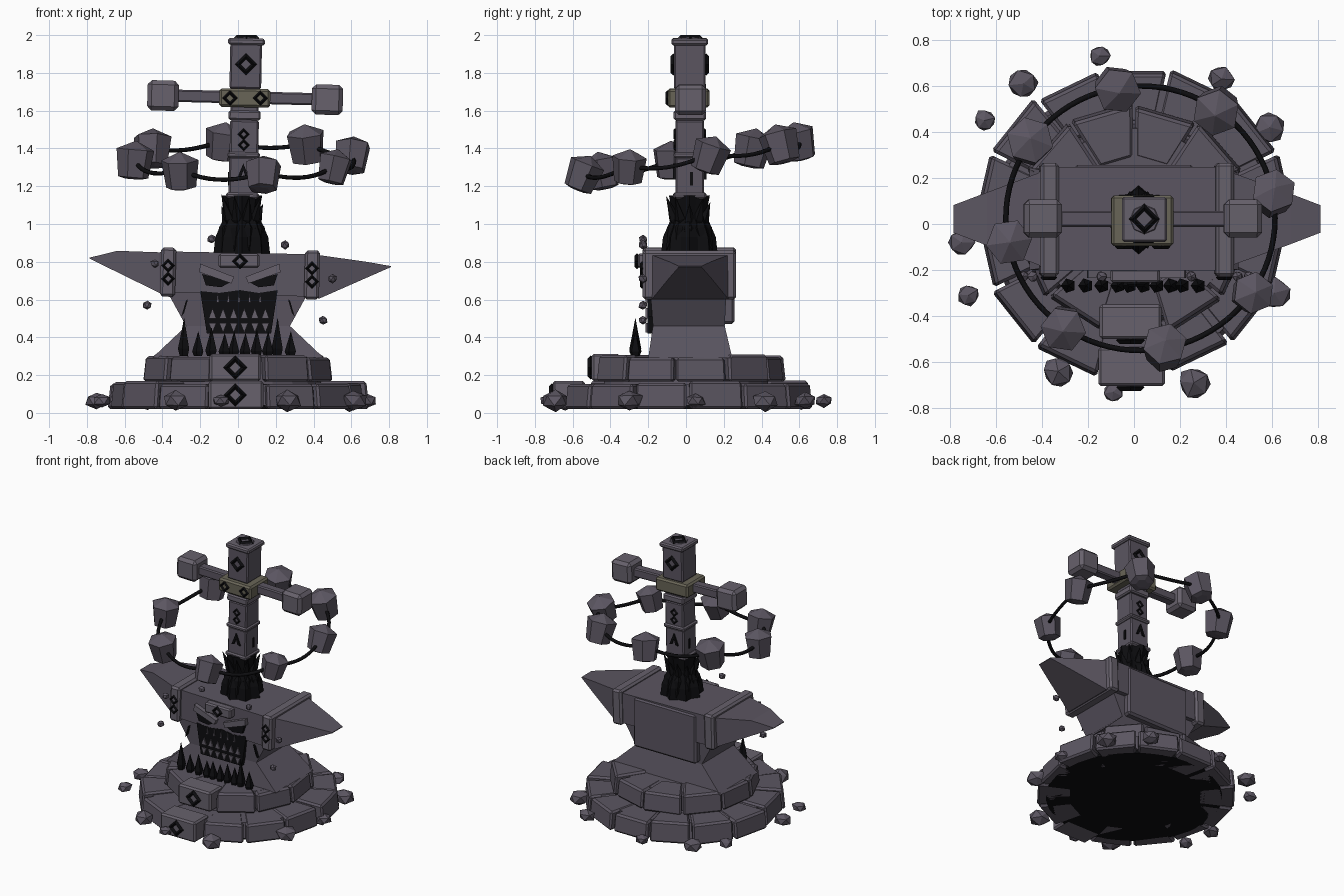
import bpy, bmesh, math, random
from mathutils import Vector, Matrix, Euler

if "Cube" in bpy.data.objects:
    bpy.data.objects.remove(bpy.data.objects["Cube"])

random.seed(4)
R = random.uniform


def material(name, rgb):
    m = bpy.data.materials.new(name)
    m.diffuse_color = (*rgb, 1)
    m.use_nodes = True
    m.node_tree.nodes["Principled BSDF"].inputs["Base Color"].default_value = m.diffuse_color
    return m


STONE = material("stone", (0.105, 0.092, 0.12))
LIGHT = material("light_stone", (0.135, 0.12, 0.15))
BLACK = material("black", (0.004, 0.004, 0.005))
BRASS = material("brass", (0.14, 0.13, 0.095))


def finish(name, bm, mat, bevel=0.0):
    bmesh.ops.recalc_face_normals(bm, faces=bm.faces)
    me = bpy.data.meshes.new(name)
    bm.to_mesh(me)
    bm.free()
    me.materials.append(mat)
    ob = bpy.data.objects.new(name, me)
    bpy.context.collection.objects.link(ob)
    if bevel:
        b = ob.modifiers.new("bevel", 'BEVEL')
        b.width, b.segments = bevel, 1
    return ob


def loft(name, rings, mat, bevel=0.0, matrix=None):
    """Bridge equal-sized point rings and cap both ends."""
    bm = bmesh.new()
    vs = [[bm.verts.new(p) for p in ring] for ring in rings]
    n = len(rings[0])
    for a, b in zip(vs, vs[1:]):
        for i in range(n):
            bm.faces.new((a[i], a[(i + 1) % n], b[(i + 1) % n], b[i]))
    bm.faces.new(vs[0])
    bm.faces.new(vs[-1])
    if matrix:
        bm.transform(matrix)
    return finish(name, bm, mat, bevel)


def ngon(n, r, z, r2=None):
    return [((r2 if r2 and i % 2 else r) * math.cos(math.tau * i / n),
             (r2 if r2 and i % 2 else r) * math.sin(math.tau * i / n), z) for i in range(n)]


def box(name, c, s, mat=STONE, bevel=0.012, rot=(0, 0, 0)):
    bm = bmesh.new()
    bmesh.ops.create_cube(bm, size=1)
    bm.transform(Matrix.LocRotScale(Vector(c), Euler(rot), Vector(s)))
    return finish(name, bm, mat, bevel)


def prism(name, pts, y0, y1, mat):
    """Front-view outline (x, z) extruded along y."""
    return loft(name, [[(x, y, z) for x, z in pts] for y in (y0, y1)], mat)


def diamond(name, c, s, flat=False):
    """Square-outline rune: a four-segment ring."""
    bpy.ops.mesh.primitive_torus_add(major_segments=4, minor_segments=4, location=c,
                                     major_radius=s * 0.75, minor_radius=s * 0.27,
                                     rotation=(0 if flat else math.pi / 2, 0, 0))
    ob = bpy.context.object
    ob.name = name
    ob.data.materials.append(BLACK)


def spike(name, base, r, h, direction=(0, 0, 1)):
    q = Vector(direction).to_track_quat('Z', 'Y')
    loft(name, [ngon(5, r * 0.7, 0), ngon(5, r, h * 0.2), ngon(5, r * 0.5, h * 0.6), ngon(5, 0.001, h)],
         BLACK, matrix=Matrix.LocRotScale(Vector(base), q, None))


def pebble(name, c, r, squash=0.8):
    bm = bmesh.new()
    bmesh.ops.create_icosphere(bm, subdivisions=1, radius=r)
    for v in bm.verts:
        v.co *= R(0.88, 1.1)
    bm.transform(Matrix.LocRotScale(Vector(c), Euler((0, 0, R(0, 6))), Vector((1, 1, squash))))
    finish(name, bm, STONE)


# stepped round base: black underside, fill discs, two rings of wedge bricks
loft("base_underside", [ngon(32, 0.6, 0.02), ngon(32, 0.6, 0.04)], BLACK)
loft("lower_fill", [ngon(28, 0.62, 0.04), ngon(28, 0.6, 0.15)], STONE)
loft("upper_fill", [ngon(22, 0.44, 0.15), ngon(22, 0.42, 0.295)], STONE)
for tag, n, ri, ro, z0, z1 in (("lower", 14, 0.44, 0.68, 0.02, 0.165), ("upper", 11, 0.28, 0.505, 0.165, 0.305)):
    for i in range(1, n):
        a = -math.pi / 2 + math.tau * i / n
        h = math.pi / n - 0.012
        o, t = ro + R(-0.015, 0.02), z1 + R(-0.015, 0.008)
        rings = [[(r * math.cos(a + s * h), r * math.sin(a + s * h) + 0.01, z)
                  for r, s in ((ri, -1), (o - d, -1), (o - d, 1), (ri, 1))] for z, d in ((z0, 0), (t, 0.015))]
        loft(f"{tag}_brick_{i}", rings, STONE, 0.013)
box("lower_plaque", (-0.01, -0.62, 0.095), (0.29, 0.17, 0.15), LIGHT)
box("upper_plaque", (-0.015, -0.425, 0.24), (0.27, 0.15, 0.145), LIGHT)
diamond("lower_plaque_rune", (-0.015, -0.71, 0.095), 0.06)
diamond("upper_plaque_rune", (-0.015, -0.505, 0.24), 0.062)

# loose rocks around the base
for i, (x, y, r) in enumerate(((-.15, .73, .05), (-.48, .61, .07), (.38, .63, .06), (.59, .42, .075), (-.65, .45, .052),
                               (-.75, -.08, .062), (-.72, -.31, .052), (-.33, -.64, .07), (-.09, -.73, .045),
                               (.26, -.69, .075), (.61, -.3, .075), (.68, .05, .055))):
    pebble(f"base_rock_{i}", (x, y, 0.065), r, 0.75)

# anvil: flared foot and waist, then a horned top swept along x
loft("anvil_waist", [[(-x, y0, z), (x, y0, z), (x, y1, z), (-x, y1, z)] for z, x, y0, y1 in (
    (0.29, 0.455, -0.2, 0.245), (0.46, 0.275, -0.175, 0.205), (0.66, 0.385, -0.19, 0.215))], STONE)
loft("anvil_top", [[(x, 0.022 - w, a), (x, 0.022 + w, a), (x, 0.022 + w, b), (x, 0.022 - w, b)] for x, w, a, b in (
    (-0.785, 0.06, 0.817, 0.822), (-0.64, 0.115, 0.745, 0.858), (-0.415, 0.2, 0.635, 0.85), (-0.39, 0.225, 0.64, 0.855),
    (0.39, 0.225, 0.615, 0.84), (0.43, 0.2, 0.605, 0.835), (0.68, 0.11, 0.715, 0.8), (0.81, 0.06, 0.772, 0.777))], STONE)
for x, z in ((-0.37, 0.745), (0.392, 0.73)):
    box("anvil_strap", (x, 0.018, z), (0.08, 0.495, 0.26), LIGHT, 0.014, (0, 0.03, 0))
    for dz in (0.035, -0.035):
        diamond("strap_rune", (x, -0.233, z + dz), 0.036)
box("back_plate", (0, 0.225, 0.655), (0.52, 0.065, 0.37), STONE, 0.015)

# face: brow plate, brows, eyes, fanged mouth, cracks
box("forehead_plate", (0.005, -0.225, 0.805), (0.215, 0.06, 0.075), LIGHT, 0.01)
diamond("forehead_rune", (0.01, -0.26, 0.803), 0.042)
for s in (-1, 1):
    prism("eye", [(0.01 + s * x, z) for x, z in ((0.045, 0.695), (0.2, 0.735), (0.18, 0.675), (0.1, 0.665))],
          -0.225, -0.19, BLACK)
    prism("brow", [(0.01 + s * x, z) for x, z in ((0.03, 0.72), (0.21, 0.79), (0.215, 0.745), (0.045, 0.685))],
          -0.235, -0.19, LIGHT)
    prism("crack", [(s * x, z) for x, z in ((0.265, 0.6), (0.275, 0.595), (0.3, 0.51), (0.285, 0.53))], -0.2, -0.16, BLACK)
prism("mouth", [(-0.2, 0.645), (-0.1, 0.635), (0.01, 0.65), (0.11, 0.635), (0.21, 0.65), (0.175, 0.42), (-0.165, 0.42)],
      -0.205, -0.15, BLACK)
for zb, zt, k in ((0.5, 0.555, 6), (0.475, 0.425, 6), (0.585, 0.642, 5)):
    for i in range(k):
        x = 0.005 + (i - (k - 1) / 2) * 0.056
        w = 0.02 if zb < 0.58 else 0.007
        prism("tooth", [(x - w, zb), (x + w, zb), (x, zt)], -0.215, -0.2, LIGHT)

# black flame row in front of the anvil foot
for i, (x, h) in enumerate(zip((-.285, -.21, -.14, -.07, -.02, .04, .1, .16, .21, .28),
                               (.2, .13, .15, .12, .13, .12, .14, .13, .2, .13))):
    spike(f"flame_{i}", (x, -0.268, 0.3), 0.033, h)

# small floating debris near the front
for i, (x, z) in enumerate(((.25, .89), (-.14, .92), (-.44, .79), (.5, .71), (-.48, .57), (.45, .49))):
    pebble(f"debris_{i}", (x, -0.228, z), 0.025, 1)

# ragged black wrap at the pillar foot
AXIS = Matrix.Translation((0.02, 0.018, 0))
loft("wrap", [ngon(16, a, z, b) for z, a, b in ((0.84, 0.15, 0.12), (0.93, 0.14, 0.115), (1.05, 0.088, 0.08),
                                                (1.15, 0.108, 0.095))], BLACK, matrix=AXIS)
for i in range(10):
    a = math.tau * i / 10
    c, s = math.cos(a), math.sin(a)
    spike("wrap_thorn", (0.02 + 0.07 * c, 0.018 + 0.07 * s, 1.0), 0.03, R(0.1, 0.17), (c * 0.4, s * 0.4, 1))
    spike("wrap_skirt", (0.02 + 0.08 * c, 0.018 + 0.08 * s, 1.0), 0.035, 0.15, (c * 0.35, s * 0.35, -1))

# stacked pillar, brass band and cap
for name, x, z, w, h, m in (("pillar_foot", .023, 1.15, .175, .03, LIGHT), ("pillar_lower", .028, 1.255, .152, .2, STONE),
                            ("pillar_joint", .03, 1.365, .172, .03, LIGHT), ("pillar_mid", .033, 1.46, .152, .18, STONE),
                            ("pillar_collar", .035, 1.575, .17, .05, LIGHT), ("pillar_neck", .035, 1.65, .15, .15, STONE),
                            ("pillar_head", .041, 1.84, .168, .25, STONE), ("pillar_cap", .045, 1.965, .195, .035, LIGHT)):
    box(name, (x, 0.02, z), (w, w, h), m, 0.009, (0, 0.02, 0))
box("brass_band", (0.036, 0.014, 1.667), (0.27, 0.22, 0.098), BRASS, 0.012, (0, 0.02, 0))
loft("cap_disc", [ngon(8, 0.07, 1.975), ngon(8, 0.06, 1.987)], STONE, matrix=Matrix.Translation((0.045, 0.02, 0)))
diamond("cap_rune", (0.045, 0.022, 1.984), 0.066, True)
for x in (-0.043, 0.118):
    diamond("band_rune", (x, -0.098, 1.667), 0.04)
for s in (-1, 1):
    diamond("head_rune", (0.042, 0.02 + s * 0.087, 1.845), 0.057)
    for z in (1.475, 1.418):
        diamond("mid_rune", (0.03, 0.02 + s * 0.078, z), 0.031)
    prism("chevron_rune", [(0.028 + x, z) for x, z in ((-0.035, 1.235), (0, 1.32), (0.035, 1.235), (0.015, 1.24),
                                                       (0, 1.285), (-0.015, 1.24))],
          0.02 + s * 0.07, 0.02 + s * 0.088, BLACK)
    box("side_crack", (0.028 + s * 0.076, 0.03, 1.24), (0.012, 0.015, 0.07), BLACK, 0)

# crossbar with block ends
box("crossbar", (0.036, 0.022, 1.67), (0.76, 0.07, 0.065), STONE, 0.008, (0, 0.025, 0))
for x, z in ((-0.397, 1.68), (0.473, 1.658)):
    box("crossbar_block", (x, 0.024, z), (0.165, 0.165, 0.16), LIGHT, 0.022, (0, 0.03, 0))

# tilted, sagging ring carrying eight floating stones
def ring_point(t, sag=0.035):
    y = 0.025 + 0.575 * math.sin(t)
    return (0.028 + 0.585 * math.cos(t), y, 1.35 + 0.15 * y - sag * abs(math.sin(4 * (t - 0.18))))


cu = bpy.data.curves.new("hanging_ring", 'CURVE')
cu.dimensions, cu.bevel_depth, cu.bevel_resolution = '3D', 0.012, 1
sp = cu.splines.new('POLY')
sp.points.add(79)
for i, p in enumerate(sp.points):
    p.co = (*ring_point(math.tau * i / 80), 1)
sp.use_cyclic_u = True
cu.materials.append(BLACK)
bpy.context.collection.objects.link(bpy.data.objects.new("hanging_ring", cu))
for i in range(8):
    t = 0.18 + math.tau * i / 8
    m = Matrix.LocRotScale(Vector(ring_point(t)), Euler((R(-.3, .3), R(-.3, .3), R(0, 6))), Vector((1, 1, 1)) * R(0.92, 1.05))
    loft(f"ring_stone_{i}", [ngon(6, 0.04, -0.1), ngon(6, 0.08, -0.09), ngon(6, 0.1, 0.055), ngon(6, 0.004, 0.1)],
         STONE, matrix=m)
